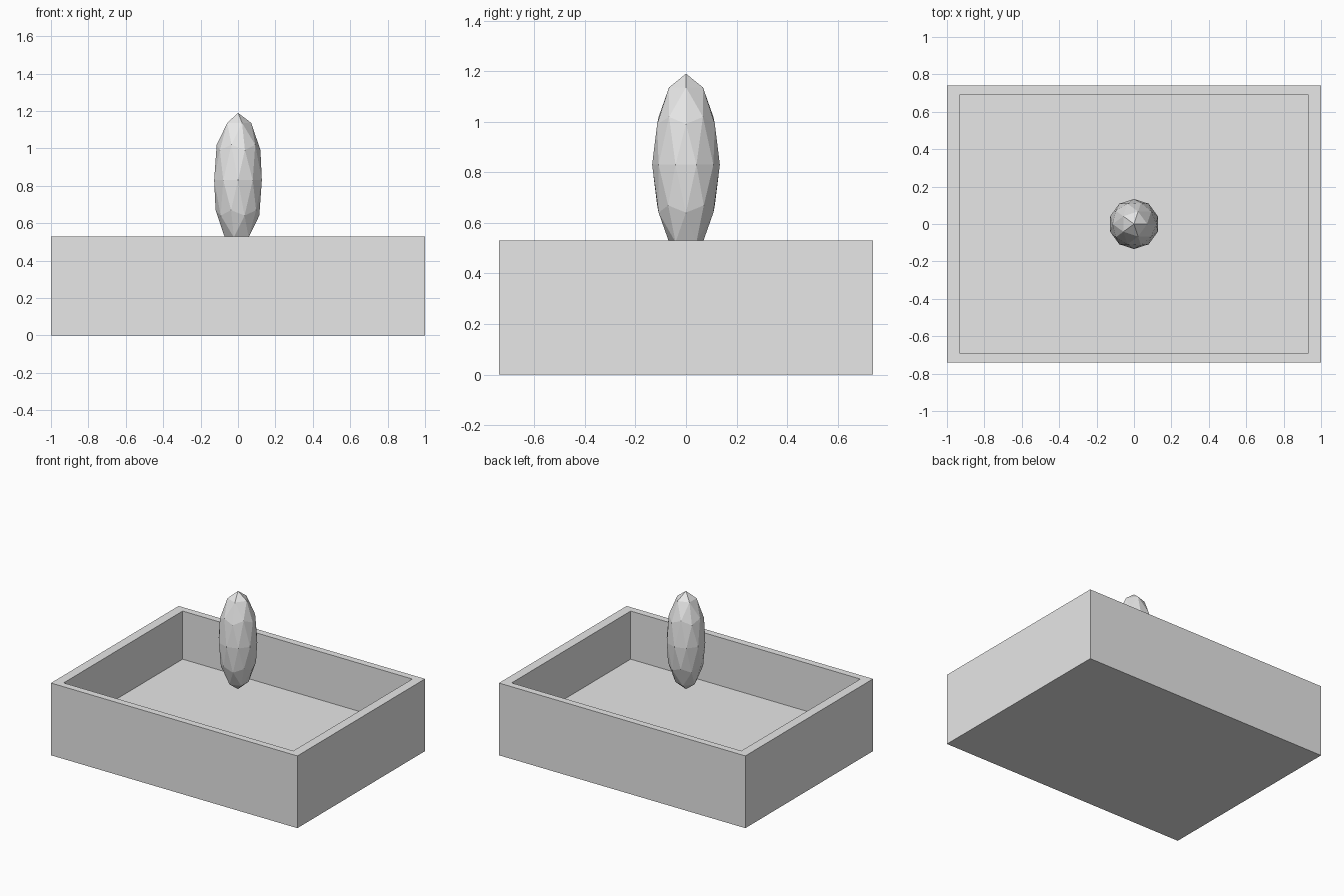
import bpy
import bmesh
from mathutils import Matrix

cube = bpy.data.objects.get("Cube")
if cube:
    bpy.data.objects.remove(cube, do_unlink=True)

grey = bpy.data.materials.new("light grey")
grey.use_nodes = True
colour = (0.8, 0.8, 0.8, 1)
grey.diffuse_color = colour
grey.node_tree.nodes["Principled BSDF"].inputs["Base Color"].default_value = colour


def add_object(name, bm):
    mesh = bpy.data.meshes.new(name)
    bm.to_mesh(mesh)
    bm.free()
    mesh.materials.append(grey)
    obj = bpy.data.objects.new(name, mesh)
    bpy.context.collection.objects.link(obj)
    return obj


# Open tray: a block whose top is inset and pushed down to the floor
WIDTH, DEPTH, HEIGHT = 2.0, 1.48, 0.53
FLOOR, INNER_SCALE = 0.177, 0.932

bm = bmesh.new()
bmesh.ops.create_cube(bm, size=1)
bmesh.ops.scale(bm, vec=(WIDTH, DEPTH, HEIGHT), verts=bm.verts)
bmesh.ops.translate(bm, vec=(0, 0, HEIGHT / 2), verts=bm.verts)
bm.normal_update()
top = max(bm.faces, key=lambda f: f.normal.z)
bmesh.ops.inset_individual(bm, faces=[top], thickness=0.06)
for v in top.verts:
    v.co.x = WIDTH / 2 * INNER_SCALE * (1 if v.co.x > 0 else -1)
    v.co.y = DEPTH / 2 * INNER_SCALE * (1 if v.co.y > 0 else -1)
hole = bmesh.ops.extrude_discrete_faces(bm, faces=[top])["faces"][0]
for v in hole.verts:
    v.co.z = FLOOR
bmesh.ops.recalc_face_normals(bm, faces=bm.faces)
add_object("tray", bm)

# Floating stretched faceted ball above the tray floor
bm = bmesh.new()
bmesh.ops.create_icosphere(bm, subdivisions=2, radius=1)
bmesh.ops.transform(bm, matrix=Matrix.Diagonal((0.134, 0.134, 0.36, 1)), verts=bm.verts)
ball = add_object("stretched_ball", bm)
ball.location.z = 0.83
